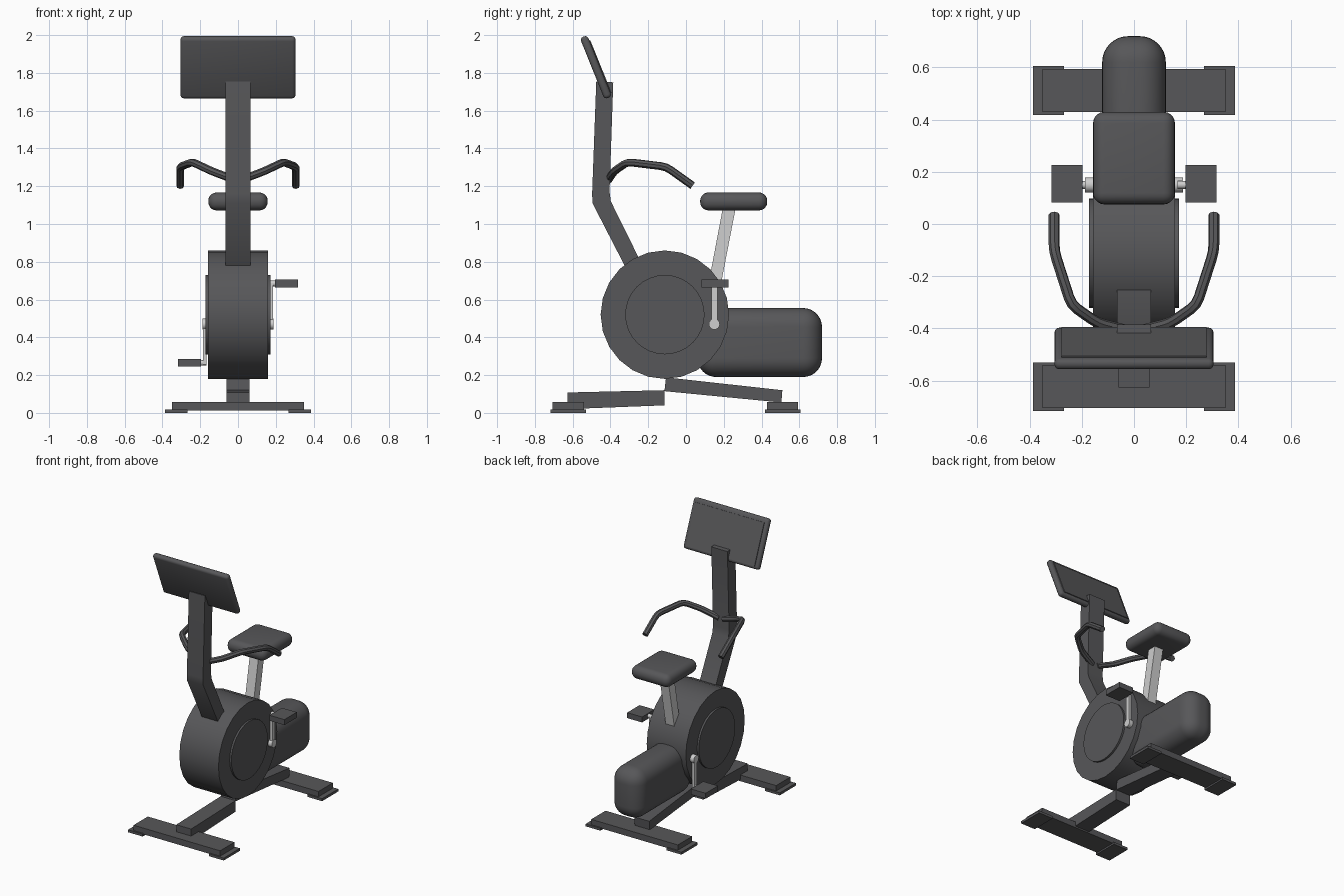
import bpy
import math
from mathutils import Vector

cube = bpy.data.objects.get("Cube")
if cube:
    bpy.data.objects.remove(cube, do_unlink=True)


def material(name, rgb):
    m = bpy.data.materials.new(name)
    m.use_nodes = True
    m.diffuse_color = (*rgb, 1)
    m.node_tree.nodes["Principled BSDF"].inputs["Base Color"].default_value = (*rgb, 1)
    return m


DARK = material("charcoal", (0.095, 0.095, 0.1))
LIGHT = material("light_grey", (0.62, 0.62, 0.62))


def finish(ob, name, mat):
    ob.name = name
    ob.data.materials.append(mat)
    bpy.ops.object.select_all(action='DESELECT')
    ob.select_set(True)
    bpy.context.view_layer.objects.active = ob
    bpy.ops.object.shade_smooth_by_angle(angle=math.radians(35))
    return ob


def box(name, x, y, z, bevel=0, mat=DARK, tilt=0, segments=5):
    """Box from (min, max) ranges, tilted about x, with baked rounded edges."""
    bpy.ops.mesh.primitive_cube_add(size=1)
    ob = bpy.context.object
    ob.scale = (x[1] - x[0], y[1] - y[0], z[1] - z[0])
    bpy.ops.object.transform_apply(scale=True)
    ob.location = (sum(x) / 2, sum(y) / 2, sum(z) / 2)
    ob.rotation_euler.x = tilt
    if bevel:
        mod = ob.modifiers.new("round", 'BEVEL')
        mod.width, mod.segments = bevel, segments
        bpy.ops.object.modifier_apply(modifier="round")
    return finish(ob, name, mat)


def disc(name, x, y, z, r, mat=DARK, sides=24):
    """Cylinder along x."""
    bpy.ops.mesh.primitive_cylinder_add(
        vertices=sides, radius=r, depth=x[1] - x[0],
        location=(sum(x) / 2, y, z), rotation=(0, math.pi / 2, 0))
    return finish(bpy.context.object, name, mat)


def slab(name, half, profile, mat=DARK):
    """Side profile (y, z) extruded symmetrically across x."""
    n = len(profile)
    verts = [(s * half, y, z) for s in (-1, 1) for y, z in profile]
    faces = [tuple(range(n)), tuple(range(2 * n - 1, n - 1, -1))]
    faces += [(i, n + i, n + (i + 1) % n, (i + 1) % n) for i in range(n)]
    me = bpy.data.meshes.new(name)
    me.from_pydata(verts, [], faces)
    ob = bpy.data.objects.new(name, me)
    bpy.context.collection.objects.link(ob)
    bpy.context.view_layer.objects.active = ob
    ob.select_set(True)
    bpy.ops.object.mode_set(mode='EDIT')
    bpy.ops.mesh.select_all(action='SELECT')
    bpy.ops.mesh.normals_make_consistent(inside=False)
    bpy.ops.object.mode_set(mode='OBJECT')
    ob.select_set(False)
    return finish(ob, name, mat)


def tube(name, points, radius, mat=DARK):
    """Round bar along a path, with softened corners."""
    pts = [Vector(p) for p in points]
    path = [pts[0]]
    for a, b, c in zip(pts, pts[1:], pts[2:]):
        cut = 0.03
        p, q = b + (a - b).normalized() * cut, b + (c - b).normalized() * cut
        path += [p, (p + q + 2 * b) / 4, q]
    path.append(pts[-1])
    cu = bpy.data.curves.new(name, 'CURVE')
    cu.dimensions = '3D'
    cu.bevel_depth, cu.bevel_resolution, cu.use_fill_caps = radius, 2, True
    sp = cu.splines.new('POLY')
    sp.points.add(len(path) - 1)
    for sp_pt, p in zip(sp.points, path):
        sp_pt.co = (*p, 1)
    ob = bpy.data.objects.new(name, cu)
    bpy.context.collection.objects.link(ob)
    bpy.ops.object.select_all(action='DESELECT')
    ob.select_set(True)
    bpy.context.view_layer.objects.active = ob
    bpy.ops.object.convert(target='MESH')
    return finish(bpy.context.object, name, mat)


# Flywheel housing and rear body
disc("flywheel", (-0.158, 0.158), -0.112, 0.52, 0.34)
box("rear_body", (-0.122, 0.122), (0.06, 0.72), (0.19, 0.555), 0.1, segments=8)

# Frame beams
slab("front_beam", 0.06, [(-0.627, 0.02), (-0.114, 0.04), (-0.114, 0.12), (-0.627, 0.108)])
slab("rear_beam", 0.06, [(-0.114, 0.115), (0.505, 0.055), (0.51, 0.12), (-0.106, 0.188)])

# Feet with end pads
for end, y0, y1 in (("front", -0.717, -0.53), ("rear", 0.418, 0.605)):
    box(end + "_foot", (-0.35, 0.35), (y0 + 0.011, y1 - 0.011), (0.012, 0.057))
    for side, s in (("left", 1), ("right", -1)):
        box(f"{end}_{side}_pad", sorted((s * 0.268, s * 0.387)), (y0, y1), (0, 0.018))

# Bent column
slab("column", 0.065, [(-0.2, 0.56), (-0.325, 0.78), (-0.495, 1.11), (-0.497, 1.16),
                       (-0.475, 1.755), (-0.385, 1.75), (-0.405, 1.17), (-0.398, 1.12),
                       (-0.235, 0.79), (-0.11, 0.56)])

# Screen leaning forward, with a thin panel towards the rider
LEAN = math.radians(22)
box("screen_body", (-0.305, 0.305), (-0.498, -0.456), (1.655, 2.005), 0.018, tilt=LEAN, segments=3)
box("screen_panel", (-0.277, 0.277), (-0.459, -0.450), (1.682, 1.982), tilt=LEAN)

# Saddle and its post
box("seat", (-0.157, 0.157), (0.075, 0.43), (1.072, 1.167), 0.044)
slab("seat_post", 0.035, [(0.075, 0.45), (0.14, 0.45), (0.264, 1.09), (0.196, 1.09)], LIGHT)

# Mirrored side parts; the cranks point in opposite directions
for side, s in (("left", 1), ("right", -1)):
    disc(side + "_cover", sorted((s * 0.15, s * 0.172)), -0.112, 0.52, 0.21, sides=32)
    disc(side + "_crank_hub", sorted((s * 0.12, s * 0.188)), 0.15, 0.47, 0.029, LIGHT, 16)
    box(side + "_crank_arm", sorted((s * 0.166, s * 0.184)), (0.134, 0.166),
        sorted((0.47, 0.47 + s * 0.215)), mat=LIGHT)
    pedal_z = 0.475 + s * 0.21
    disc(side + "_pedal_axle", sorted((s * 0.166, s * 0.21)), 0.15, pedal_z, 0.015, LIGHT, 12)
    box(side + "_pedal", sorted((s * 0.197, s * 0.317)), (0.083, 0.226),
        (pedal_z - 0.02, pedal_z + 0.02))
    tube(side + "_handlebar", [(s * 0.02, -0.41, 1.235), (s * 0.14, -0.38, 1.28),
                               (s * 0.24, -0.31, 1.328), (s * 0.306, -0.105, 1.303),
                               (s * 0.306, 0.035, 1.203)], 0.021)
